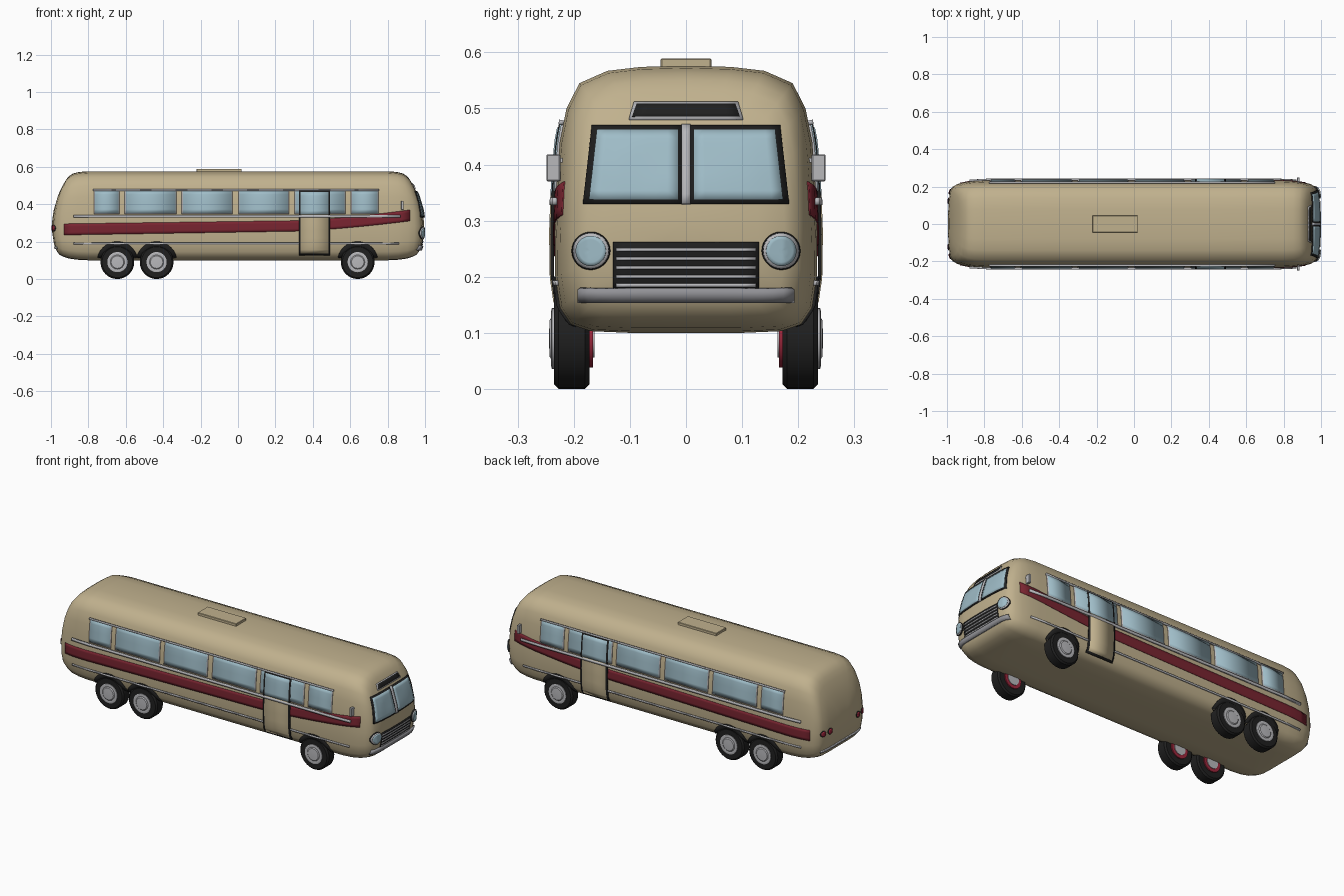
import bpy, bmesh, math
from mathutils import Vector
from mathutils.bvhtree import BVHTree

if "Cube" in bpy.data.objects:
    bpy.data.objects.remove(bpy.data.objects["Cube"])


def material(name, r, g, b):
    m = bpy.data.materials.new(name)
    m.diffuse_color = (r, g, b, 1)
    m.use_nodes = True
    m.node_tree.nodes["Principled BSDF"].inputs["Base Color"].default_value = m.diffuse_color
    return m


TAN = material("tan paint", .53, .44, .27)
RED = material("dark red stripe", .19, .018, .03)
LAMP = material("lamp red", .34, .02, .045)
GLASS = material("blue glass", .35, .51, .58)
SILVER = material("silver trim", .48, .48, .50)
STEEL = material("bumper grey", .29, .29, .31)
BLACK = material("black rubber", .014, .014, .014)


def finish(bm, name, mat, angle=40):
    me = bpy.data.meshes.new(name)
    bm.to_mesh(me)
    bm.free()
    ob = bpy.data.objects.new(name, me)
    bpy.context.collection.objects.link(ob)
    me.materials.append(mat)
    bpy.ops.object.select_all(action='DESELECT')
    ob.select_set(True)
    bpy.context.view_layer.objects.active = ob
    bpy.ops.object.shade_smooth_by_angle(angle=math.radians(angle))
    return ob


# Body shell: one cross-section lofted along x, shrinking towards both ends
half = [(0, .1), (.1, .1), (.17, .103), (.205, .115), (.225, .145), (.233, .2), (.234, .28),
        (.231, .36), (.225, .44), (.213, .5), (.19, .545), (.14, .567), (.08, .574), (0, .576)]
section = half + [(-y, z) for y, z in half[-2:0:-1]]
ends = [(.8, 1), (.86, .985), (.91, .955), (.945, .91), (.97, .85), (.983, .75), (.99, .55), (.994, .25)]
stations = [(-x, s) for x, s in reversed(ends)] + [(x * .8, 1) for x in (-.5, 0, .5)] + ends
bm = bmesh.new()
rings = []
for x, s in stations:
    w = min(1, max(0, (abs(x) - .8) / .185) ** 2)
    ring = []
    for y, z in section:
        z = .3 + (z - .3) * s
        lean = .9 * w * (z - .27) ** 2
        ring.append(bm.verts.new((x - math.copysign(lean, x), y * s, z)))
    rings.append(ring)
n = len(section)
for a, b in zip(rings, rings[1:]):
    for i in range(n):
        bm.faces.new((a[i], a[(i + 1) % n], b[(i + 1) % n], b[i]))
for ring, x in ((rings[0], -.995), (rings[-1], .995)):
    c = bm.verts.new((x, 0, .3))
    for i in range(n):
        bm.faces.new((ring[i], ring[(i + 1) % n], c))
bmesh.ops.recalc_face_normals(bm, faces=bm.faces[:])
tree = BVHTree.FromBMesh(bm)
finish(bm, "body_shell", TAN, 60)


def patch(name, mat, axis, side, f, nu, nv, off, thick=.006):
    """Thin plate following the body; f(s,t) gives (x,z) on sides or (y,z) on ends."""
    d = Vector((side, 0, 0)) if axis == 'x' else Vector((0, side, 0))
    bm = bmesh.new()
    grid = []
    for j in range(nv + 1):
        row = []
        for i in range(nu + 1):
            a, b = f(i / nu, j / nv)
            o = Vector((0, a, b)) if axis == 'x' else Vector((a, 0, b))
            hit = tree.ray_cast(o + d * 2, -d)[0]
            row.append(bm.verts.new(hit + d * off) if hit else None)
        grid.append(row)
    for j in range(nv):
        for i in range(nu):
            q = (grid[j][i], grid[j][i + 1], grid[j + 1][i + 1], grid[j + 1][i])
            if all(q):
                bm.faces.new(q)
    bmesh.ops.remove_doubles(bm, verts=bm.verts[:], dist=1e-5)
    bm.normal_update()
    if sum(fc.normal.dot(d) * fc.calc_area() for fc in bm.faces) < 0:
        bmesh.ops.reverse_faces(bm, faces=bm.faces[:])
    ob = finish(bm, name, mat)
    m = ob.modifiers.new("thickness", 'SOLIDIFY')
    m.thickness = thick
    m.offset = -1
    return ob


def rect(a0, a1, b0, b1):
    return lambda s, t: (a0 + (a1 - a0) * s, b0 + (b1 - b0) * t)


def trapezoid(a0, a1, c0, c1, b0, b1):
    return lambda s, t: ((a0 + (a1 - a0) * s) * (1 - t) + (c0 + (c1 - c0) * s) * t, b0 + (b1 - b0) * t)


def arc(a, b, r0, r1, start=0, end=360):
    def f(s, t):
        g, r = math.radians(start + (end - start) * s), r0 + (r1 - r0) * t
        return a + r * math.cos(g), b + r * math.sin(g)
    return f


def stripe(s, t):
    x = -.93 + 1.85 * s
    rise = .045 * max(0, (x - .3) / .62) ** 1.5
    return x, (.235 + .03 * s + rise) * (1 - t) + (.295 + .025 * s + 1.1 * rise) * t


def box(name, mat, lo, hi, bevel=0):
    bm = bmesh.new()
    bmesh.ops.create_cube(bm, size=1)
    for v in bm.verts:
        v.co = [(l + h) / 2 + c * (h - l) for l, h, c in zip(lo, hi, v.co)]
    if bevel:
        bmesh.ops.bevel(bm, geom=bm.edges[:], offset=bevel, segments=1, affect='EDGES')
    return finish(bm, name, mat, 30)


def lathe(name, mat, x, side, z, profile, seg=32):
    """Turned part around the y axis; profile holds (radius, distance from centre line)."""
    bm = bmesh.new()
    rows = [[bm.verts.new((x + r * math.cos(k * math.tau / seg), side * y,
                           z + r * math.sin(k * math.tau / seg))) for k in range(seg)] for r, y in profile]
    for a, b in zip(rows, rows[1:]):
        for k in range(seg):
            bm.faces.new((a[k], a[(k + 1) % seg], b[(k + 1) % seg], b[k]))
    bm.faces.new(rows[0])
    bm.faces.new(rows[-1])
    bmesh.ops.recalc_face_normals(bm, faces=bm.faces[:])
    return finish(bm, name, mat, 35)


windows = [(-.765, -.64), (-.6, -.335), (-.295, -.035), (.008, .268), (.308, .57), (.61, .745)]
wheels = (-.645, -.435, .64)
for side in (-1, 1):
    # Side stripe and trim strips
    patch("side_stripe", RED, 'y', side, stripe, 40, 4, .003)
    patch("belt_trim", SILVER, 'y', side, rect(-.88, .87, .328, .341), 16, 1, .011, .009)
    patch("lower_trim", SILVER, 'y', side, rect(-.88, .86, .184, .193), 16, 1, .006)
    patch("window_rail", SILVER, 'y', side, rect(-.775, .755, .472, .48), 8, 1, .009, .009)
    # Side windows
    for a, b in windows:
        patch("window_frame", SILVER, 'y', side, rect(a - .006, b + .006, .347, .477), 2, 6, .004)
        patch("window_glass", GLASS, 'y', side, rect(a, b, .353, .472), 2, 6, .006)
    # Door with a black surround
    patch("door_frame", BLACK, 'y', side, rect(.325, .493, .125, .475), 2, 14, .008)
    patch("door_panel", TAN, 'y', side, rect(.335, .483, .135, .345), 2, 10, .010)
    patch("door_glass", GLASS, 'y', side, rect(.335, .483, .345, .466), 2, 6, .010)
    # Wheels, hubs and arches
    for x in wheels:
        patch("wheel_arch", BLACK, 'y', side, arc(x, .092, .075, .108, 12, 168), 24, 2, .005)
        lathe("tire", BLACK, x, side, .09, [(.06, .172), (.082, .172), (.09, .18), (.09, .227), (.082, .235), (.06, .235)])
        lathe("hub_cap", SILVER, x, side, .09, [(.054, .23), (.054, .239), (.047, .241), (.038, .239), (.033, .243), (.012, .244)])
        lathe("inner_rim", LAMP, x, side, .09, [(.052, .166), (.052, .18)])
        lathe("inner_hub", SILVER, x, side, .09, [(.034, .163), (.034, .17)])
    # Mirrors
    lo, hi = sorted((side * .224, side * .249))
    box("mirror", SILVER, (.872, lo, .37), (.886, hi, .418), .002)
    lo, hi = sorted((side * .2, side * .236))
    box("mirror_arm", SILVER, (.876, lo, .404), (.884, hi, .412))
    # Windscreen panes
    patch("windscreen_frame", BLACK, 'x', 1, trapezoid(side * .006, side * .184, side * .006, side * .168, .33, .47), 8, 8, .005)
    patch("windscreen_glass", GLASS, 'x', 1, trapezoid(side * .014, side * .173, side * .014, side * .159, .338, .462), 8, 8, .007)
    # Headlights
    patch("headlight_rim", BLACK, 'x', 1, arc(side * .17, .246, 0, .034), 28, 4, .008, .008)
    patch("headlight_ring", SILVER, 'x', 1, arc(side * .17, .246, 0, .032), 28, 4, .011)
    patch("headlight_lens", GLASS, 'x', 1, arc(side * .17, .246, 0, .027), 28, 4, .014)
    # Tail lights
    for y in (.125, .175):
        patch("tail_light_rim", BLACK, 'x', -1, arc(side * y, .272, 0, .017), 20, 2, .004)
        patch("tail_light", LAMP, 'x', -1, arc(side * y, .272, 0, .014), 20, 2, .007)

# Front centre post, roof vent, grille and bumpers
patch("windscreen_post", SILVER, 'x', 1, rect(-.008, .008, .33, .472), 2, 8, .009, .009)
patch("front_vent_frame", SILVER, 'x', 1, trapezoid(-.102, .102, -.093, .093, .481, .512), 8, 3, .004)
patch("front_vent", BLACK, 'x', 1, trapezoid(-.096, .096, -.088, .088, .486, .509), 8, 3, .006)
patch("grille", BLACK, 'x', 1, rect(-.13, .13, .177, .262), 12, 6, .003)
for z in (.184, .2, .216, .232, .248):
    patch("grille_bar", SILVER, 'x', 1, rect(-.125, .125, z - .003, z + .003), 12, 1, .006)
patch("front_bumper", STEEL, 'x', 1, rect(-.193, .193, .153, .177), 20, 2, .012, .012)
patch("rear_bumper", SILVER, 'x', -1, rect(-.18, .18, .16, .172), 20, 1, .006)

# Roof hatch
box("roof_hatch", TAN, (-.222, -.045, .565), (.02, .045, .589), .002)
